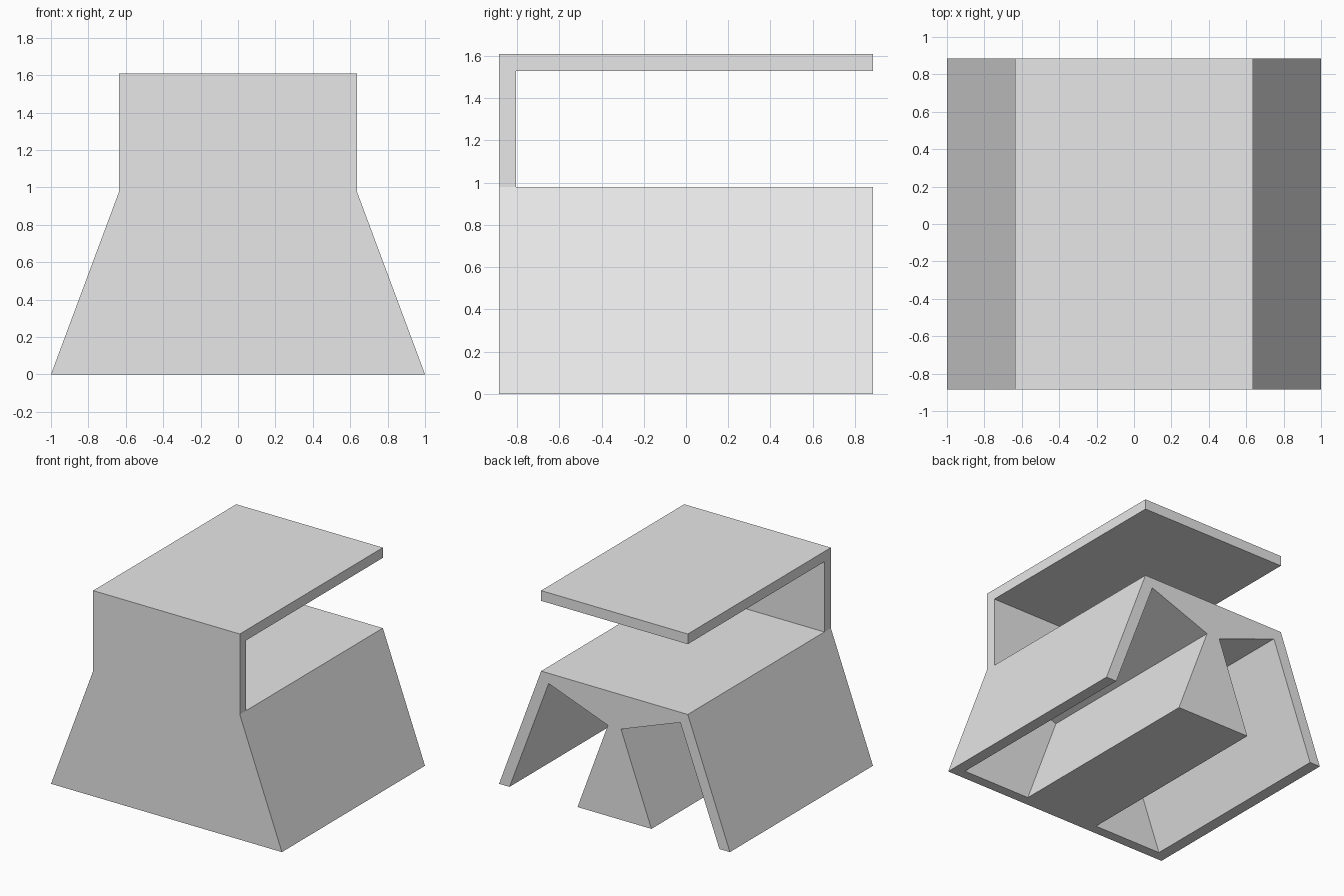
import bpy, bmesh

cube = bpy.data.objects.get("Cube")
if cube:
    bpy.data.objects.remove(cube, do_unlink=True)

grey = bpy.data.materials.new("plain grey")
grey.use_nodes = True
grey.diffuse_color = (0.8, 0.8, 0.8, 1)
grey.node_tree.nodes["Principled BSDF"].inputs["Base Color"].default_value = (0.8, 0.8, 0.8, 1)

DEPTH, WALL = 0.885, 0.08
SHOULDER, TOP = 0.98, 1.61


def prism(name, profile, y0, y1):
    """Extrude an (x, z) profile along y."""
    bm = bmesh.new()
    face = bm.faces.new([bm.verts.new((x, y0, z)) for x, z in profile])
    new = bmesh.ops.extrude_face_region(bm, geom=[face])["geom"]
    bmesh.ops.translate(bm, vec=(0, y1 - y0, 0),
                        verts=[v for v in new if isinstance(v, bmesh.types.BMVert)])
    bmesh.ops.recalc_face_normals(bm, faces=bm.faces)
    mesh = bpy.data.meshes.new(name)
    bm.to_mesh(mesh)
    bm.free()
    mesh.materials.append(grey)
    obj = bpy.data.objects.new(name, mesh)
    bpy.context.collection.objects.link(obj)
    return obj


# Solid shell: splayed base with an upright upper part
half = [(1, 0), (0.635, SHOULDER), (0.635, TOP)]
shell = prism("shell", half + [(-x, z) for x, z in reversed(half)], -DEPTH, DEPTH)

# Open shelf between the base and the roof, leaving the front wall
inside, outside = WALL - DEPTH, DEPTH + 0.2
cutters = [prism("shelf_cutter", [(-0.9, SHOULDER), (0.9, SHOULDER),
                                  (0.9, TOP - WALL), (-0.9, TOP - WALL)], inside, outside)]

# Two sloped tunnels under the base, either side of the central keel
slope = 0.372
bottom = -0.2
tunnel = [(0.91 - slope * bottom, bottom), (0.57, 0.9),
          (0.057, 0.71), (0.32 - slope * bottom, bottom)]
for name, side in (("left", 1), ("right", -1)):
    cutters.append(prism(name + "_tunnel_cutter",
                         [(side * x, z) for x, z in tunnel], inside, outside))

# Carve the shell, then drop the cutters
bpy.context.view_layer.objects.active = shell
for cutter in cutters:
    cutter.hide_render = True
    mod = shell.modifiers.new(cutter.name, "BOOLEAN")
    mod.operation, mod.solver, mod.object = "DIFFERENCE", "EXACT", cutter
    bpy.ops.object.modifier_apply(modifier=mod.name)
    bpy.data.objects.remove(cutter, do_unlink=True)
